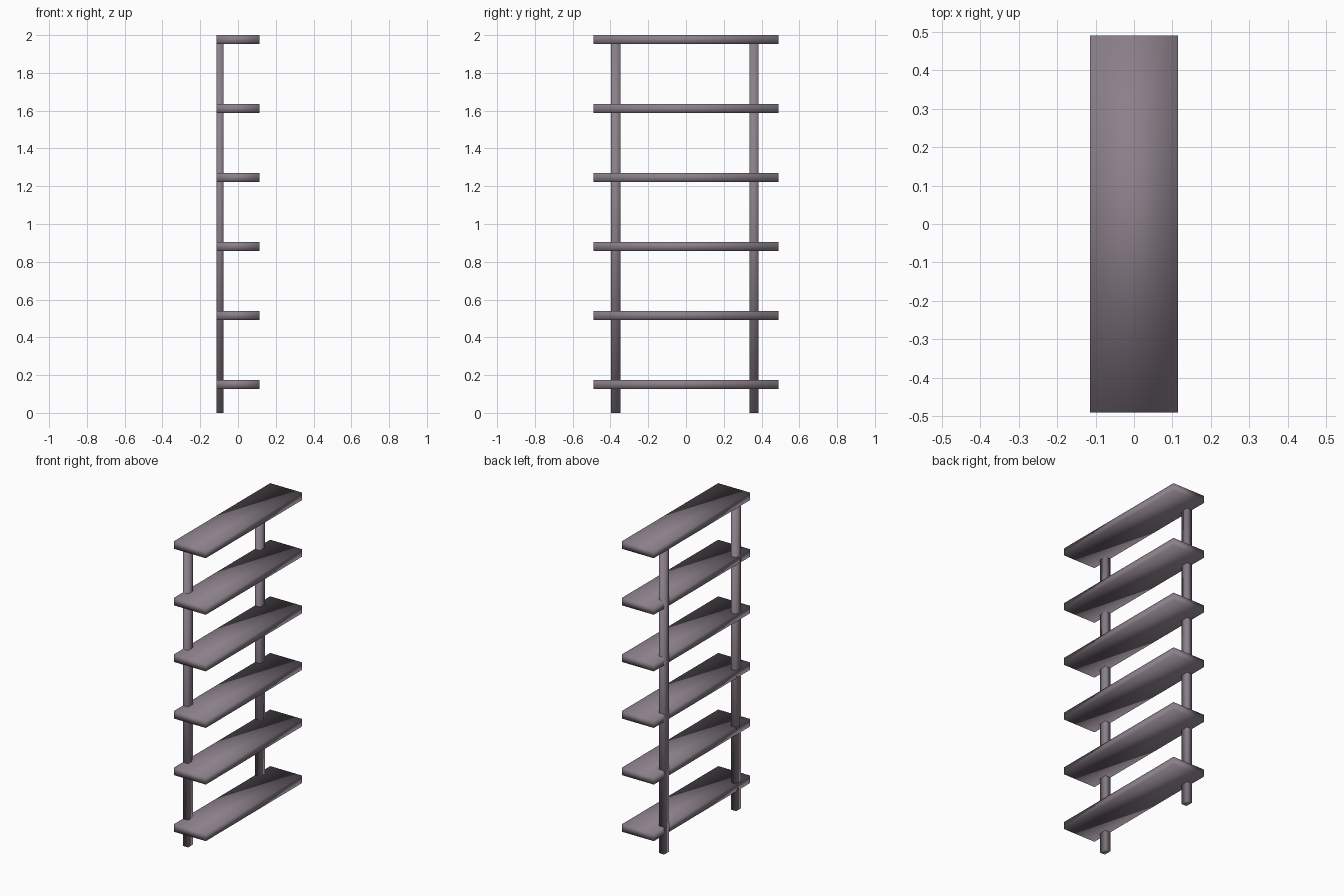
import bpy

if "Cube" in bpy.data.objects:
    bpy.data.objects.remove(bpy.data.objects["Cube"])

mat = bpy.data.materials.new("dark_mauve_wood")
mat.diffuse_color = (0.26, 0.215, 0.255, 1)
mat.use_nodes = True
mat.node_tree.nodes["Principled BSDF"].inputs["Base Color"].default_value = mat.diffuse_color


def box(name, lo, hi):
    """Softly shaded box spanning the corners lo..hi."""
    size = [h - l for l, h in zip(lo, hi)]
    centre = [(h + l) / 2 for l, h in zip(lo, hi)]
    bpy.ops.mesh.primitive_cube_add(size=1, location=centre)
    ob = bpy.context.object
    ob.name = name
    ob.scale = size
    bpy.ops.object.transform_apply(location=False, rotation=False, scale=True)
    bpy.ops.object.shade_smooth()
    ob.data.materials.append(mat)
    return ob


DEPTH, HALF_LEN, THICK, PITCH = 0.114, 0.491, 0.048, 0.365

# Six evenly spaced shelves
for i in range(6):
    top = 2.0 - i * PITCH
    box(f"shelf_{i + 1}", (-DEPTH, -HALF_LEN, top - THICK), (DEPTH, HALF_LEN, top))

# Two posts flush with the back edge, running from the floor to the top shelf
for name, y in (("front_post", -0.373), ("rear_post", 0.36)):
    box(name, (-DEPTH, y - 0.025, 0), (-0.077, y + 0.025, 2.0 - THICK))
